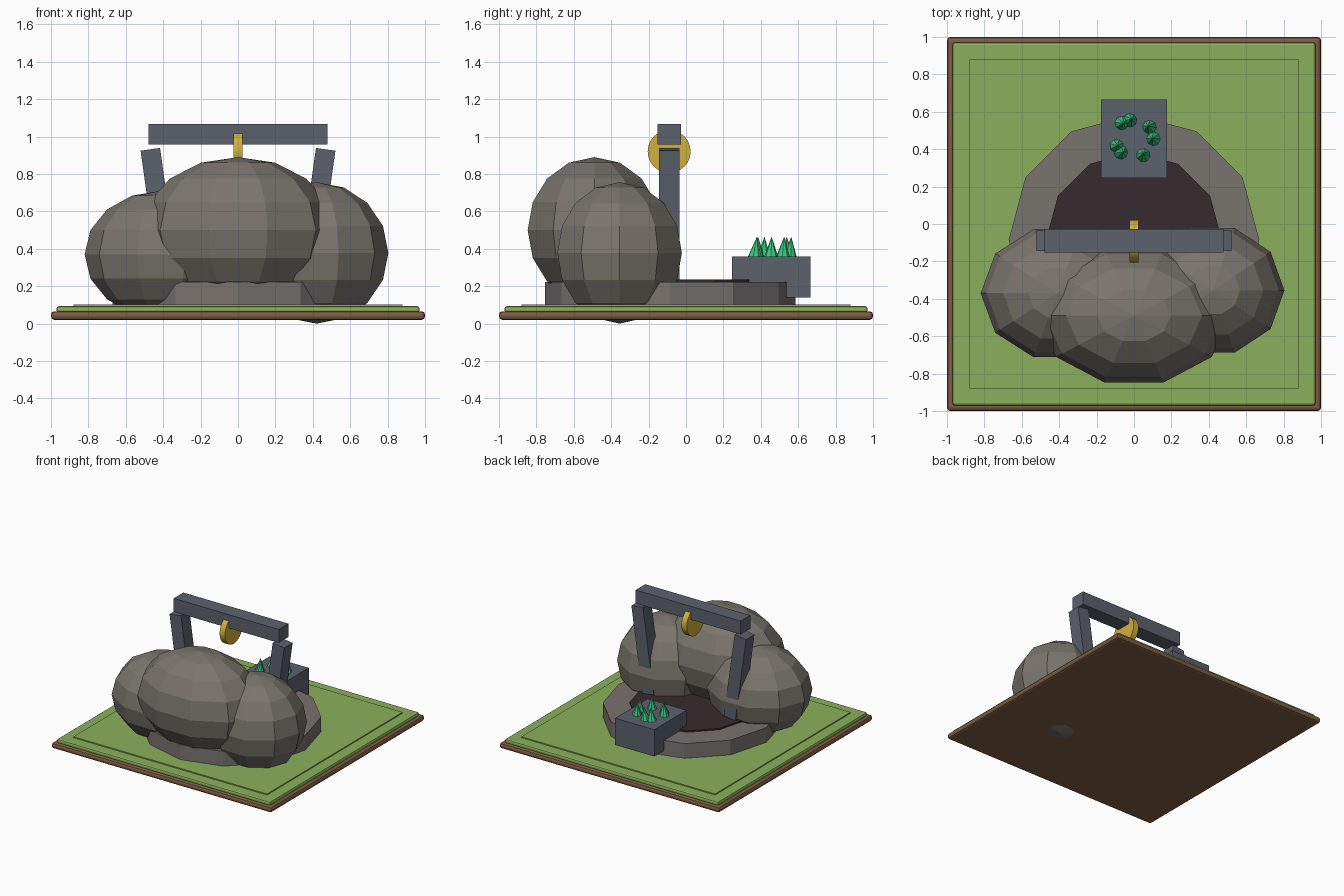
import bpy
import math
import random
from mathutils import Matrix, Vector

cube = bpy.data.objects.get("Cube")
if cube:
    bpy.data.objects.remove(cube, do_unlink=True)


def material(name, hex_colour):
    """Flat material from an sRGB hex string."""
    srgb = [int(hex_colour[i:i + 2], 16) / 255 for i in (0, 2, 4)]
    colour = [((c + 0.055) / 1.055) ** 2.4 for c in srgb] + [1]
    mat = bpy.data.materials.new(name)
    mat.use_nodes = True
    mat.diffuse_color = colour
    bsdf = next(n for n in mat.node_tree.nodes if n.type == 'BSDF_PRINCIPLED')
    bsdf.inputs["Base Color"].default_value = colour
    bsdf.inputs["Roughness"].default_value = 0.9
    return mat


EARTH = material("earth_brown", "7D5D45")
GRASS = material("grass_green", "8BB05C")
ROCK = material("rock_grey", "7A756D")
RIM = material("rim_grey", "79736F")
DARK = material("pit_dark", "352B2D")
SLATE = material("slate_grey", "5C626C")
GOLD = material("gold", "D0B03C")
CRYSTAL = material("crystal_green", "3CC882")


def finish(name, mat):
    obj = bpy.context.object
    obj.name = obj.data.name = name
    obj.data.materials.append(mat)
    return obj


def box(name, mat, centre, size, tilt=0, bevel=0, segments=1):
    bpy.ops.mesh.primitive_cube_add(size=1)
    obj = finish(name, mat)
    obj.data.transform(Matrix.Diagonal((*size, 1)))
    obj.location = centre
    obj.rotation_euler.y = tilt
    if bevel:
        mod = obj.modifiers.new("Bevel", 'BEVEL')
        mod.width = bevel
        mod.segments = segments
    return obj


def disc(name, mat, centre, radius, depth, sides, rotation=(0, 0, 0)):
    bpy.ops.mesh.primitive_cylinder_add(vertices=sides, radius=radius, depth=depth,
                                        location=centre, rotation=rotation)
    return finish(name, mat)


def boulder(name, centre, radii):
    bpy.ops.mesh.primitive_uv_sphere_add(segments=10, ring_count=8, radius=1)
    obj = finish(name, ROCK)
    # Turn first so that a corner points to the front, then stretch
    turn = Matrix.Rotation(math.radians(90), 4, 'Z')
    obj.data.transform(Matrix.Diagonal((*radii, 1)) @ turn)
    obj.location = centre


# Ground layers
box("earth_slab", EARTH, (0, 0, 0.043), (2, 2, 0.046), bevel=0.018, segments=2)
box("grass_layer", GRASS, (0, 0, 0.075), (1.94, 1.94, 0.036), bevel=0.012, segments=2)
box("grass_plate", GRASS, (0, 0, 0.09), (1.76, 1.76, 0.024))

# Stone rim with a dark floor
disc("stone_rim", RIM, (0, -0.085, 0.153), 0.67, 0.14, 12)
disc("dark_floor", DARK, (0, -0.085, 0.215), 0.47, 0.04, 12)

# Boulders
boulder("front_boulder", (0, -0.49, 0.5), (0.515, 0.375, 0.39))
boulder("left_boulder", (0.42, -0.355, 0.378), (0.384, 0.35, 0.378))
boulder("right_boulder", (-0.41, -0.37, 0.37), (0.41, 0.36, 0.34))

# Gateway
for side, label in ((1, "left"), (-1, "right")):
    box(label + "_post", SLATE, (side * 0.42, -0.09, 0.585),
        (0.105, 0.11, 0.7), tilt=side * 0.14)
box("lintel", SLATE, (0, -0.09, 1.013), (0.955, 0.125, 0.11))

# Hanging gong, edge on to the front
disc("gong", GOLD, (0, -0.09, 0.92), 0.115, 0.048, 24, (0, math.pi / 2, 0))
bpy.ops.object.shade_smooth_by_angle(angle=math.radians(30))

# Altar block with crystals
box("altar_block", SLATE, (0, 0.455, 0.25), (0.355, 0.42, 0.22))
random.seed(4)
middle = Vector((0, 0.46))
for i, degrees in enumerate((-60, -2, 38, 100, 128, 205, 230)):
    a = math.radians(degrees)
    x, y = middle + 0.1 * Vector((math.cos(a), math.sin(a)))
    bpy.ops.mesh.primitive_cone_add(vertices=8, radius1=0.042, radius2=0, depth=0.12,
                                    location=(x, y, 0.405),
                                    rotation=(random.uniform(-0.1, 0.1),
                                              random.uniform(-0.1, 0.1), a))
    finish("crystal_%d" % (i + 1), CRYSTAL)
